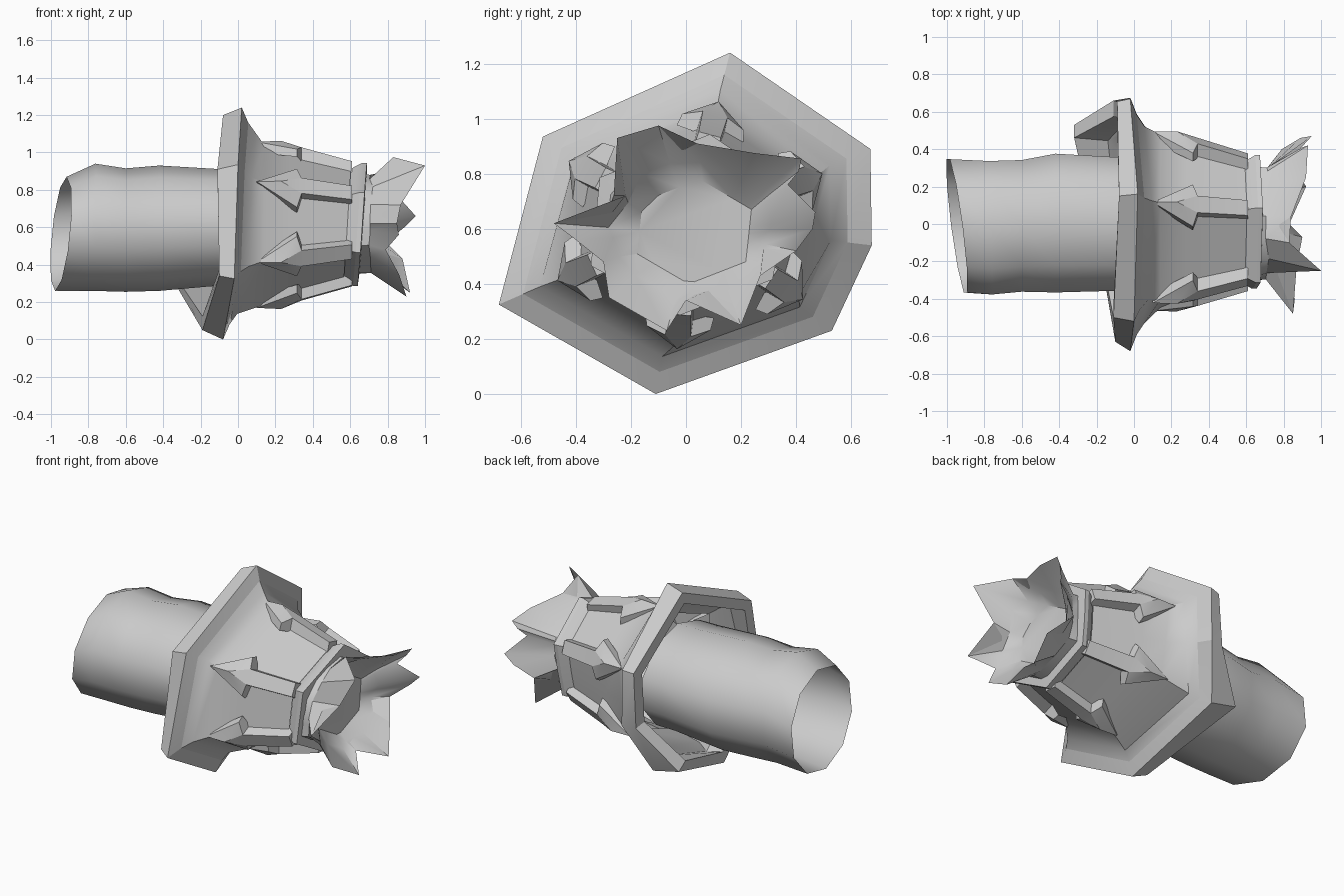
import bpy, bmesh, math
from mathutils import Vector

if "Cube" in bpy.data.objects:
    bpy.data.objects.remove(bpy.data.objects["Cube"])

CZ = 0.62  # height of the long axis
grey = bpy.data.materials.new("grey")
grey.diffuse_color = (0.6, 0.6, 0.6, 1)
grey.use_nodes = True
grey.node_tree.nodes["Principled BSDF"].inputs["Base Color"].default_value = grey.diffuse_color


def finish(name, bm, angle):
    me = bpy.data.meshes.new(name)
    bm.to_mesh(me)
    bm.free()
    ob = bpy.data.objects.new(name, me)
    bpy.context.collection.objects.link(ob)
    me.materials.append(grey)
    bpy.ops.object.select_all(action='DESELECT')
    ob.select_set(True)
    bpy.context.view_layer.objects.active = ob
    bpy.ops.object.shade_smooth_by_angle(angle=math.radians(angle))


def loft(name, rings, angle, flip=True, cap_end=False):
    """Skin rings of equal point counts; flip for clockwise rings."""
    bm = bmesh.new()
    vs = [[bm.verts.new(p) for p in r] for r in rings]
    n = len(vs[0])
    for a, b in zip(vs, vs[1:]):
        for i in range(n):
            j = (i + 1) % n
            bm.faces.new((a[i], a[j], b[j], b[i]))
    if cap_end:
        bm.faces.new(vs[-1])
    if flip:
        bmesh.ops.reverse_faces(bm, faces=bm.faces)
    finish(name, bm, angle)


def polar(x, r, deg):
    a = math.radians(deg)
    return (x, r * math.cos(a), CZ + r * math.sin(a))


# Hollow sleeve with a slanted open mouth and a thin wall
def sleeve_ring(x, ry, rz, cz, cy=0.0, slant=0.0):
    ring = []
    for k in range(10):
        a = math.radians(36 * k + 18)
        y, z = cy + ry * math.cos(a), cz + rz * math.sin(a)
        ring.append((x + slant * (0.1 * (z - 0.6) - 0.13 * y), y, z))
    return ring


outer = [(-0.945, 0.375, 0.305, 0.565, -0.01, 1), (-0.77, 0.375, 0.34, 0.60, -0.02, 0.2),
         (-0.60, 0.37, 0.33, 0.585, -0.01), (-0.42, 0.39, 0.335, 0.595, 0.005),
         (-0.08, 0.375, 0.31, 0.60), (0.06, 0.37, 0.31, 0.60)]
inner = [(x, ry - 0.015, rz - 0.015, *rest) for x, ry, rz, *rest in reversed(outer[1:])]
loft("sleeve", [sleeve_ring(*r) for r in inner + outer], 60, flip=False)

# Uneven seven-cornered brim: front edge, then the rolled back edge
front = [(0.02, 0.16, 1.24), (-0.02, 0.67, 0.89), (-0.02, 0.675, 0.54),
         (-0.14, 0.53, 0.23), (-0.08, -0.11, 0.0), (-0.02, -0.68, 0.325),
         (0.0, -0.52, 0.935)]
back = [(-0.08, 0.15, 1.20), (-0.09, 0.655, 0.88), (-0.11, 0.66, 0.54),
        (-0.32, 0.53, 0.27), (-0.19, -0.11, 0.05), (-0.10, -0.63, 0.34),
        (-0.11, -0.50, 0.91)]


def shrink(ring, f, dx):
    return [(x + dx, y * f, CZ + (z - CZ) * f) for x, y, z in ring]


# Tapered head: six strap directions plus one extra corner
DIRS = [75, 20, -7, -33, -94, -156, 152]
SIZE = [1.0, 1.17, 1.04, 1.12, 1.0, 1.13, 1.06]


def head_ring(x, r, tilt=0.0):
    return [polar(x + tilt * math.sin(math.radians(d)), r * s, d)
            for d, s in zip(DIRS, SIZE)]


# Brim and its hollow underside, which follows the flare inside
loft("brim", [head_ring(0.10, 0.40), shrink(front, 0.76, 0.045),
              shrink(front, 0.84, 0.0), shrink(back, 0.87, 0.0), back, front,
              shrink(front, 0.87, 0.035)], 28)
loft("flared_head", [
    shrink(front, 0.87, 0.035), shrink(front, 0.78, 0.075),
    head_ring(0.14, 0.435), head_ring(0.28, 0.39),
    head_ring(0.585, 0.31, 0.02)], 40)

# Collar around the narrow end
loft("collar", [head_ring(0.58, 0.30, 0.02), head_ring(0.605, 0.315, 0.02),
                head_ring(0.64, 0.335, 0.025), head_ring(0.665, 0.335, 0.025),
                head_ring(0.67, 0.26, 0.02)], 25)


# Arrow-shaped straps along the corners of the head
def strap(index, deg, size):
    a = math.radians(deg)
    out = Vector((0, math.cos(a), math.sin(a)))
    side = Vector((0, -math.sin(a), math.cos(a)))
    half = [(0.10, 0.0, 0.005), (0.315, 0.125, -0.01), (0.34, 0.05, 0.025),
            (0.61, 0.045, 0.02)]
    outline = half + [(x, -t, h) for x, t, h in reversed(half[1:])]

    def at(x, t, h):
        r = (0.395 - 0.262 * (x - 0.28)) * size + h
        return Vector((x, 0, CZ)) + out * r + side * t

    bm = bmesh.new()
    low = [bm.verts.new(at(x, t, -0.05)) for x, t, h in outline]
    top = [bm.verts.new(at(x, t * 0.93, h + 0.005)) for x, t, h in outline]
    peak = bm.verts.new(at(0.23, 0, 0.05))
    n = len(outline)
    for i in range(n):
        j = (i + 1) % n
        bm.faces.new((low[i], low[j], top[j], top[i]))
    for i, j in ((0, 1), (1, 2), (2, 5), (5, 6), (6, 0)):
        bm.faces.new((top[i], top[j], peak))
    bm.faces.new((top[2], top[3], top[4], top[5]))
    bmesh.ops.recalc_face_normals(bm, faces=bm.faces)
    if bm.faces[-1:] and sum(f.normal.dot(out) for f in bm.faces) < 0:
        bmesh.ops.reverse_faces(bm, faces=bm.faces)
    finish(f"strap_{index}", bm, 20)


for i, (d, s) in enumerate(zip(DIRS, SIZE)):
    if d != -7:
        strap(i, d, s)

# Jagged crown: outer wall to a torn rim, then an inner bowl with a floor
rim = [(1.0, -0.25, 0.93), (0.83, -0.10, 0.975), (0.84, 0.04, 0.91),
       (0.92, 0.25, 0.875), (0.93, 0.42, 0.855), (0.90, 0.41, 0.81),
       (0.86, 0.37, 0.76), (0.95, 0.47, 0.66), (0.89, 0.46, 0.60),
       (0.79, 0.40, 0.52), (0.88, 0.27, 0.43), (0.92, 0.20, 0.25),
       (0.83, 0.0, 0.34), (0.90, -0.07, 0.23), (0.86, -0.28, 0.35),
       (0.79, -0.30, 0.48), (0.86, -0.40, 0.56), (0.85, -0.48, 0.62),
       (0.87, -0.22, 0.72)]


def crown_ring(x, r, blend, cy=0.0, cz=CZ):
    ring = []
    for px, y, z in rim:
        a = math.atan2(z - CZ, y)
        # snap the radius to a hexagon
        off = (a - math.radians(25)) % (math.pi / 3) - math.pi / 6
        h = r * 0.87 / math.cos(off)
        q = Vector((x, cy + h * 1.2 * math.cos(a), cz + h * math.sin(a)))
        ring.append(q.lerp(Vector((px, y, z)), blend))
    return ring


loft("crown", [crown_ring(0.65, 0.28, 0), crown_ring(0.69, 0.265, 0.1), rim,
               crown_ring(0.72, 0.225, 0.25, 0.02, 0.60),
               crown_ring(0.70, 0.19, 0, 0.03, 0.59)], 32, cap_end=True)
